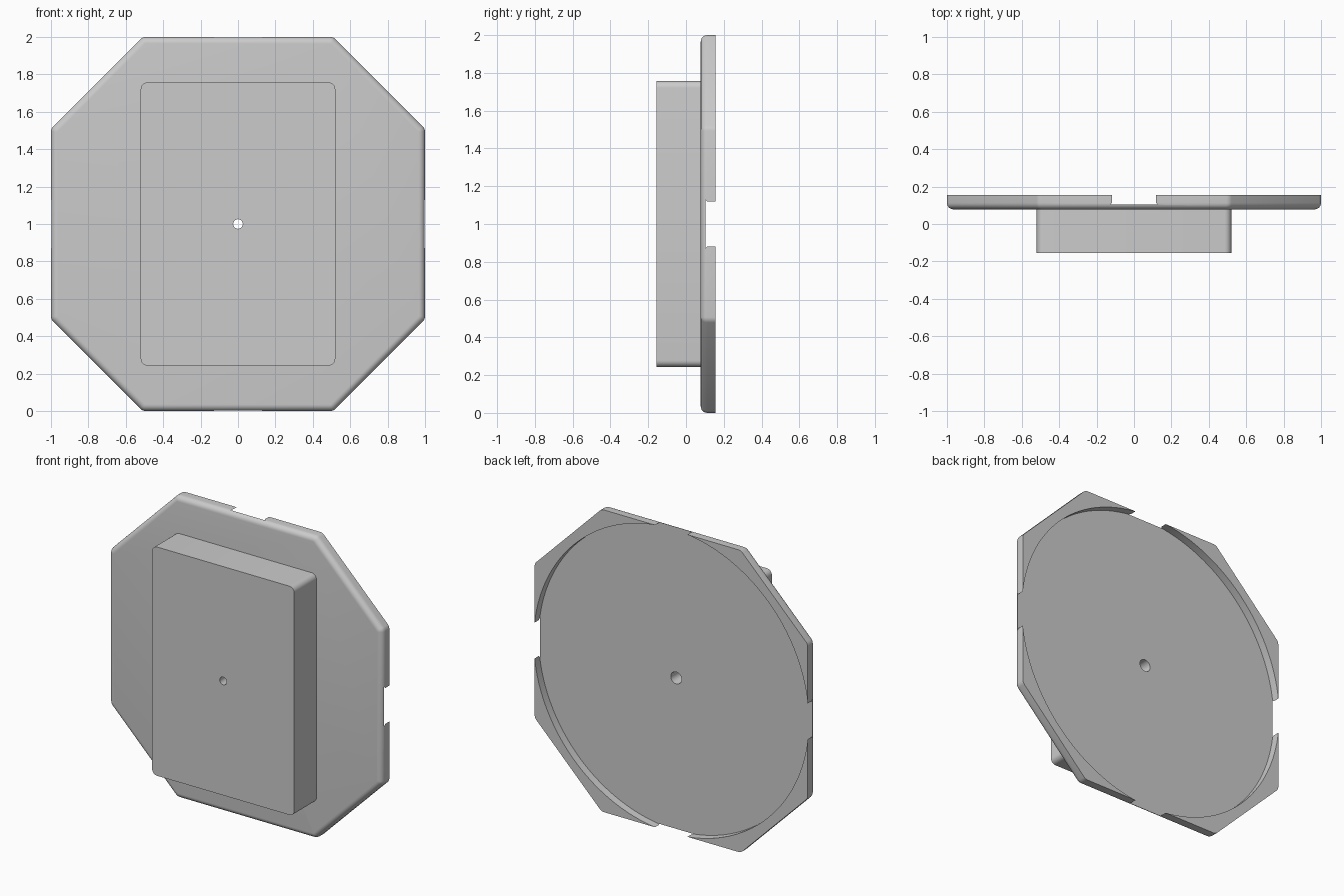
import bpy, bmesh, math
from mathutils import Matrix

cube = bpy.data.objects.get("Cube")
if cube:
    bpy.data.objects.remove(cube, do_unlink=True)

grey = bpy.data.materials.new("light grey")
grey.use_nodes = True
colour = (0.6, 0.6, 0.6, 1)
grey.diffuse_color = colour
grey.node_tree.nodes["Principled BSDF"].inputs["Base Color"].default_value = colour

CENTRE_Z = 1.0
FRONT, SEAM, FLOOR, BACK = -0.155, 0.078, 0.103, 0.155


def make_object(name, bm):
    bmesh.ops.recalc_face_normals(bm, faces=bm.faces[:])
    mesh = bpy.data.meshes.new(name)
    bm.to_mesh(mesh)
    bm.free()
    mesh.materials.append(grey)
    obj = bpy.data.objects.new(name, mesh)
    bpy.context.collection.objects.link(obj)
    return obj


def prism(name, outline, y0, y1, corner, segments, front_round=0):
    """Extrude an x/z outline along y, round its corners, then its front rim."""
    bm = bmesh.new()
    face = bm.faces.new([bm.verts.new((x, y0, z + CENTRE_Z)) for x, z in outline])
    ext = bmesh.ops.extrude_face_region(bm, geom=[face])
    for v in ext["geom"]:
        if isinstance(v, bmesh.types.BMVert):
            v.co.y = y1
    bm.normal_update()
    sides = [e for e in bm.edges if abs(e.verts[0].co.y - e.verts[1].co.y) > 0.01]
    bmesh.ops.bevel(bm, geom=sides, offset=corner, segments=segments,
                    profile=0.5, affect='EDGES')
    if front_round:
        rim = [e for e in bm.edges if all(abs(v.co.y - y0) < 1e-5 for v in e.verts)]
        bmesh.ops.bevel(bm, geom=rim, offset=front_round, segments=6,
                        profile=0.5, affect='EDGES')
    return make_object(name, bm)


def round_cutter(name, r_front, r_back, y0, y1, segments):
    """Round cutter running along y."""
    bm = bmesh.new()
    place = Matrix.Translation((0, (y0 + y1) / 2, CENTRE_Z)) @ Matrix.Rotation(-math.pi / 2, 4, 'X')
    bmesh.ops.create_cone(bm, cap_ends=True, segments=segments, radius1=r_front,
                          radius2=r_back, depth=y1 - y0, matrix=place)
    obj = make_object(name, bm)
    obj.hide_render = True
    return obj


def cut(obj, cutter):
    mod = obj.modifiers.new("cut", 'BOOLEAN')
    mod.operation = 'DIFFERENCE'
    mod.solver = 'EXACT'
    mod.object = cutter
    bpy.context.view_layer.objects.active = obj
    bpy.ops.object.modifier_apply(modifier=mod.name)


# Octagonal plate with a rounded front rim
a = 0.51
octagon = [(a, 1), (1, a), (1, -a), (a, -1), (-a, -1), (-1, -a), (-1, a), (-a, 1)]
plate = prism("octagonal_plate", octagon, SEAM, BACK, 0.016, 3, 0.035)

# Rectangular block on the front
w, h = 0.52, 0.757
block = prism("front_block", [(w, h), (w, -h), (-w, -h), (-w, h)], FRONT, SEAM, 0.035, 6)

# Shallow round recess in the back, and the tapered centre hole
recess = round_cutter("recess_cutter", 1.007, 1.007, FLOOR, BACK + 0.1, 160)
hole = round_cutter("hole_cutter", 0.025, 0.04, FRONT - 0.01, FLOOR + 0.01, 32)
cut(plate, recess)
cut(plate, hole)
cut(block, hole)
for cutter in (recess, hole):
    bpy.data.objects.remove(cutter, do_unlink=True)

# Smooth the rounded edges, keep the rest sharp
for obj in (plate, block):
    bpy.ops.object.select_all(action='DESELECT')
    obj.select_set(True)
    bpy.context.view_layer.objects.active = obj
    bpy.ops.object.shade_smooth_by_angle(angle=math.radians(30))
